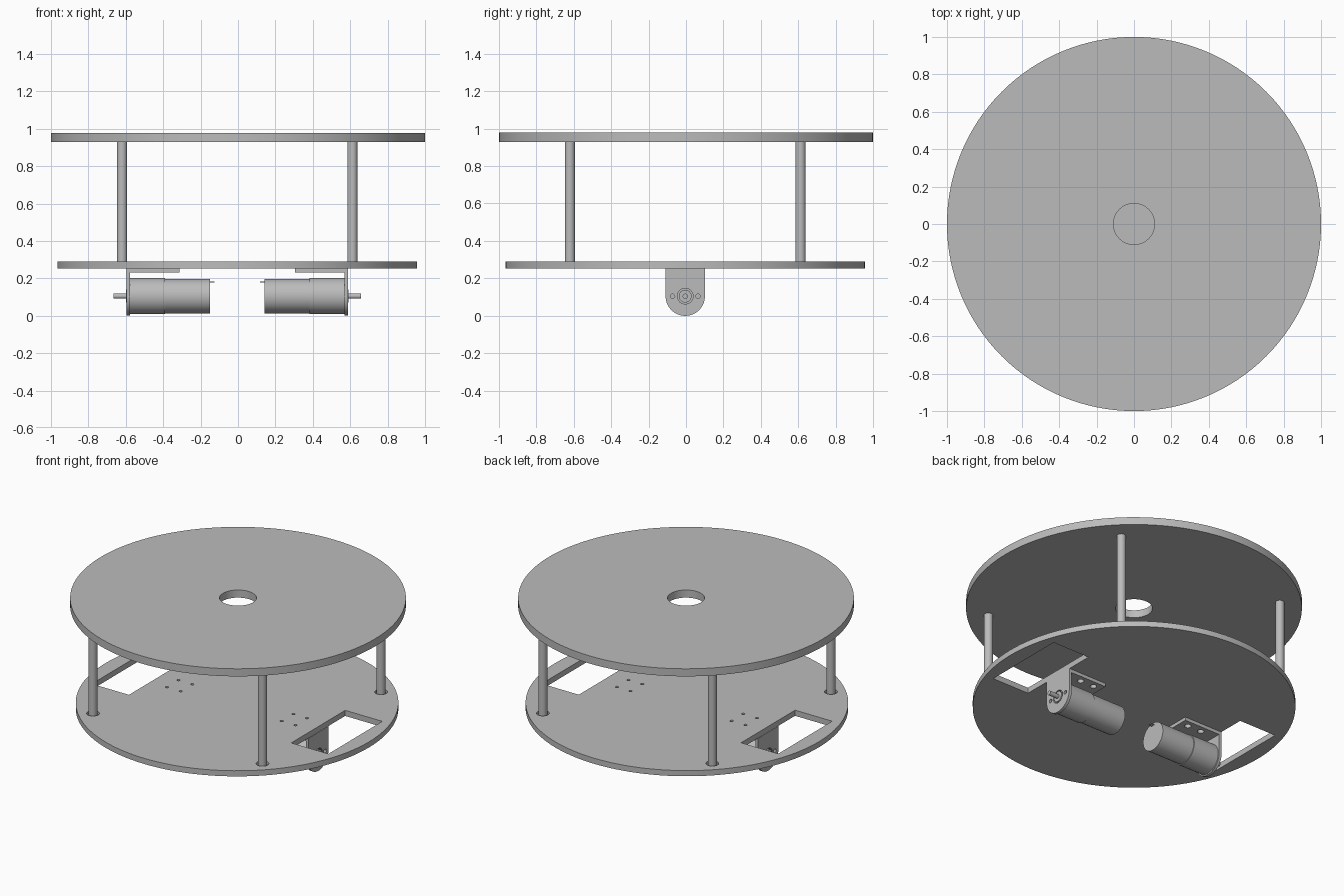
import bpy, bmesh, math
from mathutils import Matrix, Vector

cube = bpy.data.objects.get("Cube")
if cube:
    bpy.data.objects.remove(cube, do_unlink=True)

grey = bpy.data.materials.new("plain grey")
grey.use_nodes = True
grey.diffuse_color = (0.5, 0.5, 0.5, 1)
grey.node_tree.nodes["Principled BSDF"].inputs["Base Color"].default_value = (0.5, 0.5, 0.5, 1)

OFF = -0.004        # lower assembly sits slightly off the top disc's axis
AXLE_Z = 0.112      # height of the motor shafts


def make(name, build):
    """Create an object from a function that fills a bmesh."""
    bm = bmesh.new()
    build(bm)
    bmesh.ops.recalc_face_normals(bm, faces=bm.faces)
    mesh = bpy.data.meshes.new(name)
    bm.to_mesh(mesh)
    bm.free()
    mesh.materials.append(grey)
    ob = bpy.data.objects.new(name, mesh)
    bpy.context.collection.objects.link(ob)
    return ob


def select(ob):
    bpy.ops.object.select_all(action='DESELECT')
    ob.select_set(True)
    bpy.context.view_layer.objects.active = ob


def smooth(ob):
    select(ob)
    bpy.ops.object.shade_smooth_by_angle(angle=math.radians(30))


def cut(ob, build):
    """Subtract the shapes filled in by build."""
    cutter = make("cutter", build)
    cutter.hide_render = True
    select(ob)
    mod = ob.modifiers.new("cut", 'BOOLEAN')
    mod.operation, mod.solver, mod.object = 'DIFFERENCE', 'EXACT', cutter
    bpy.ops.object.modifier_apply(modifier=mod.name)
    bpy.data.objects.remove(cutter, do_unlink=True)


def rod(bm, a, b, r, seg=32):
    """Closed cylinder between two points."""
    a, b = Vector(a), Vector(b)
    turn = (b - a).to_track_quat('Z', 'Y').to_matrix().to_4x4()
    bmesh.ops.create_cone(bm, cap_ends=True, segments=seg, radius1=r, radius2=r,
                          depth=(b - a).length,
                          matrix=Matrix.Translation((a + b) / 2) @ turn)


def box(bm, lo, hi):
    lo, hi = Vector(lo), Vector(hi)
    bmesh.ops.create_cube(bm, size=1, matrix=Matrix.Translation((lo + hi) / 2)
                          @ Matrix.Diagonal((*(hi - lo), 1)))


def upright(bm, x, y, z0, z1, r, seg=32):
    rod(bm, (x, y, z0), (x, y, z1), r, seg)


corners = [(sx * 0.616 + OFF, sy * 0.616 + OFF) for sx in (-1, 1) for sy in (-1, 1)]
screws = [(x, y) for x in (0.367, 0.467) for y in (-0.06, 0.06)]

# Top disc with a central hole
top = make("top_plate", lambda bm: upright(bm, 0, 0, 0.935, 0.985, 1.0, 128))
cut(top, lambda bm: upright(bm, 0, 0, 0.9, 1.02, 0.11, 64))
smooth(top)

# Base disc with wheel openings, screw holes and post sockets
base = make("base_plate", lambda bm: upright(bm, OFF, OFF, 0.26, 0.297, 0.961, 128))


def base_cuts(bm):
    for s in (-1, 1):
        box(bm, (s * 0.725 - 0.135 + OFF, -0.28 + OFF, 0.2),
            (s * 0.725 + 0.135 + OFF, 0.28 + OFF, 0.35))
        for x, y in screws:
            upright(bm, s * x + OFF, y + OFF, 0.2, 0.35, 0.01, 16)
    for x, y in corners:
        upright(bm, x, y, 0.28, 0.35, 0.038)


cut(base, base_cuts)
smooth(base)

# Four posts
for i, (x, y) in enumerate(corners):
    smooth(make(f"post_{i + 1}", lambda bm: upright(bm, x, y, 0.278, 0.935, 0.027)))


def bracket_plate(bm, s):
    """Upright plate with a round lower end."""
    r = 0.105
    pts = [(-r, 0.26)] + [(-r * math.cos(t), AXLE_Z - r * math.sin(t))
                          for t in (math.pi * k / 32 for k in range(33))] + [(r, 0.26)]
    face = bm.faces.new([bm.verts.new((s * 0.573 + OFF, y + OFF, z)) for y, z in pts])
    ext = bmesh.ops.extrude_face_region(bm, geom=[face])
    moved = [g for g in ext["geom"] if isinstance(g, bmesh.types.BMVert)]
    bmesh.ops.translate(bm, verts=moved, vec=(s * 0.019, 0, 0))


for s, side in ((1, "left"), (-1, "right")):
    def along(bm, x0, x1, r, dy=0, dz=0, seg=32):
        rod(bm, (s * x0 + OFF, dy + OFF, AXLE_Z + dz),
            (s * x1 + OFF, dy + OFF, AXLE_Z + dz), r, seg)

    # Angle bracket: upright plate and mounting arm
    plate = make(f"{side}_bracket_plate", lambda bm: bracket_plate(bm, s))

    def plate_cuts(bm):
        along(bm, 0.55, 0.62, 0.042)
        for y in (-0.068, 0.068):
            along(bm, 0.55, 0.62, 0.012, y, 0, 16)

    cut(plate, plate_cuts)
    smooth(plate)

    xs = sorted((s * 0.31 + OFF, s * 0.573 + OFF))
    arm = make(f"{side}_bracket_arm", lambda bm: box(
        bm, (xs[0], OFF - 0.105, 0.238), (xs[1], OFF + 0.105, 0.26)))

    def arm_cuts(bm):
        for x, y in screws:
            upright(bm, s * x + OFF, y + OFF, 0.2, 0.3, 0.02, 20)

    cut(arm, arm_cuts)
    smooth(arm)

    # Motor, gearbox, boss and shaft
    smooth(make(f"{side}_gearbox", lambda bm: along(bm, 0.387, 0.573, 0.097, seg=48)))
    smooth(make(f"{side}_motor", lambda bm: along(bm, 0.147, 0.387, 0.092, seg=48)))
    smooth(make(f"{side}_boss", lambda bm: along(bm, 0.573, 0.594, 0.034)))
    smooth(make(f"{side}_shaft", lambda bm: along(bm, 0.594, 0.662, 0.014, seg=24)))

    # Thin wire terminal on the motor's inner end
    tx = sorted((s * 0.122 + OFF, s * 0.147 + OFF))
    make(f"{side}_terminal", lambda bm: box(
        bm, (tx[0], OFF - 0.012, AXLE_Z + 0.074), (tx[1], OFF + 0.012, AXLE_Z + 0.078)))

# Rest the lowest bracket edge on the ground
lift = -min((o.matrix_world @ v.co).z for o in bpy.context.scene.objects
            if o.type == 'MESH' and "bracket_plate" in o.name for v in o.data.vertices)
for o in bpy.context.scene.objects:
    if o.type == 'MESH':
        o.location.z += lift
